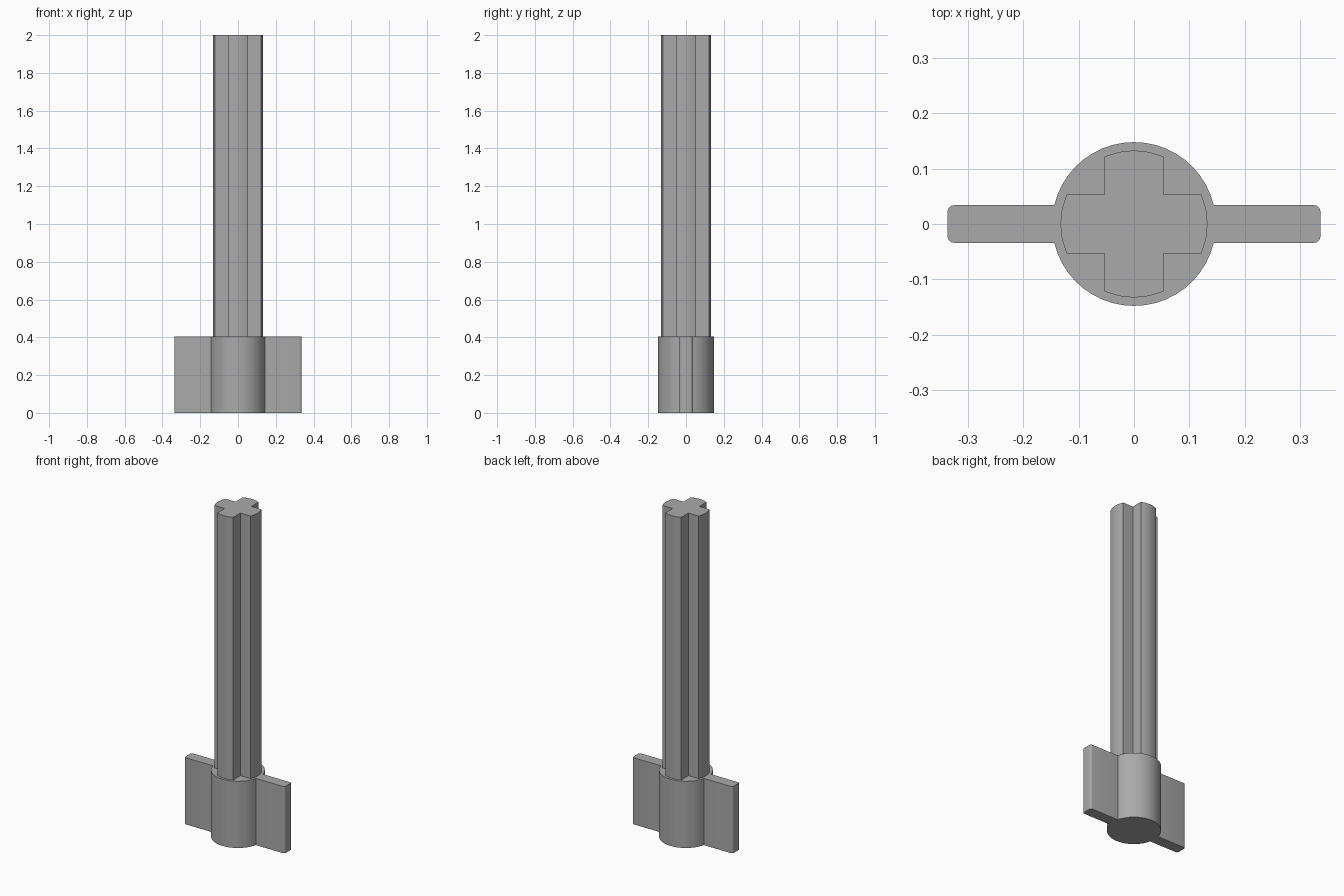
import bpy, bmesh, math

cube = bpy.data.objects.get("Cube")
if cube:
    bpy.data.objects.remove(cube, do_unlink=True)

GREY = (0.40, 0.40, 0.40, 1)
grey = bpy.data.materials.new("plain grey")
grey.use_nodes = True
grey.diffuse_color = GREY
grey.node_tree.nodes["Principled BSDF"].inputs["Base Color"].default_value = GREY


def arc(cx, cy, radius, start, end, steps):
    angles = [math.radians(start + (end - start) * i / steps) for i in range(steps + 1)]
    return [(cx + radius * math.cos(a), cy + radius * math.sin(a)) for a in angles]


def prism(name, outline, bottom, top):
    """Extrude a counter-clockwise outline straight up."""
    mesh = bpy.data.meshes.new(name)
    bm = bmesh.new()
    face = bm.faces.new([bm.verts.new((x, y, bottom)) for x, y in outline])
    raised = bmesh.ops.extrude_face_region(bm, geom=[face], use_keep_orig=True)["geom"]
    for v in raised:
        if isinstance(v, bmesh.types.BMVert):
            v.co.z = top
    bmesh.ops.recalc_face_normals(bm, faces=bm.faces)
    bm.to_mesh(mesh)
    bm.free()
    mesh.materials.append(grey)
    obj = bpy.data.objects.new(name, mesh)
    bpy.context.collection.objects.link(obj)
    bpy.ops.object.select_all(action="DESELECT")
    obj.select_set(True)
    bpy.context.view_layer.objects.active = obj
    bpy.ops.object.shade_smooth_by_angle(angle=math.radians(30))
    return obj


HUB_TOP = 0.405

# Hub and the flat wings joined into one outline
hub_r, wing_x, wing_y, corner = 0.148, 0.337, 0.034, 0.012
root = math.degrees(math.asin(wing_y / hub_r))
half = arc(wing_x - corner, -wing_y + corner, corner, -90, 0, 4)
half += arc(wing_x - corner, wing_y - corner, corner, 0, 90, 4)
half += arc(0, 0, hub_r, root, 180 - root, 20)
prism("winged_hub", half + [(-x, -y) for x, y in half], 0, HUB_TOP)

# Cross-shaped shaft with rounded arm ends
shaft_r, arm = 0.133, 0.053
spread = math.degrees(math.asin(arm / shaft_r))
cross = []
for turn in range(4):
    a = turn * 90
    cross += arc(0, 0, shaft_r, a - spread, a + spread, 4)
    cross += arc(0, 0, arm * math.sqrt(2), a + 45, a + 45, 1)[:1]
prism("cross_shaft", cross, HUB_TOP, 2)
